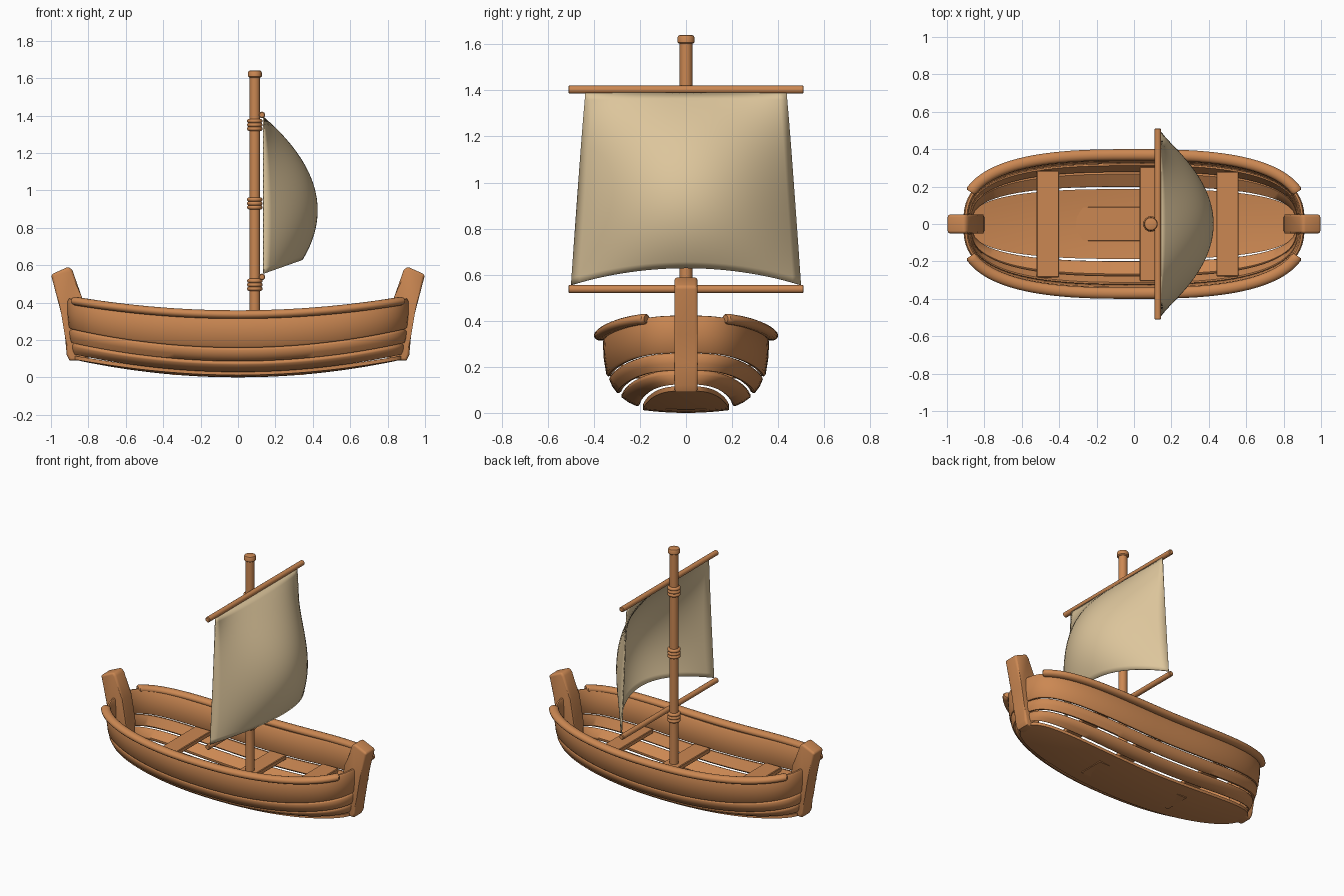
import bpy, bmesh, math
from mathutils import Vector, Matrix

if "Cube" in bpy.data.objects:
    bpy.data.objects.remove(bpy.data.objects["Cube"])

N = 2.8  # roundness of the hull plan outline


def material(name, rgb):
    m = bpy.data.materials.new(name)
    m.diffuse_color = (*rgb, 1)
    m.use_nodes = True
    m.node_tree.nodes["Principled BSDF"].inputs["Base Color"].default_value = m.diffuse_color
    return m


WOOD = material("warm_wood", (0.60, 0.245, 0.085))
CLOTH = material("sail_cloth", (0.72, 0.56, 0.33))


def finish(name, bm, mat=WOOD, angle=40):
    bmesh.ops.recalc_face_normals(bm, faces=bm.faces)
    me = bpy.data.meshes.new(name)
    bm.to_mesh(me)
    bm.free()
    me.materials.append(mat)
    for p in me.polygons:
        p.use_smooth = True
    me.set_sharp_from_angle(angle=math.radians(angle))
    ob = bpy.data.objects.new(name, me)
    bpy.context.collection.objects.link(ob)
    return ob


def sheer(x):
    return (x / 0.9) ** 2


def outline(a, b, th):
    """Point and outward normal on the rounded hull plan."""
    c, s = math.cos(th), math.sin(th)
    x = math.copysign(abs(c) ** (2 / N), c) * a
    y = math.copysign(abs(s) ** (2 / N), s) * b
    n = Vector((math.copysign(abs(x / a) ** (N - 1) / a, x),
                math.copysign(abs(y / b) ** (N - 1) / b, y))).normalized()
    return Vector((x, y)), n


def skin(bm, rows, closed):
    """Join rows of section points into a tube."""
    vr = [[bm.verts.new(p) for p in r] for r in rows]
    k = len(vr[0])
    for i in range(len(vr) if closed else len(vr) - 1):
        r, q = vr[i], vr[(i + 1) % len(vr)]
        for j in range(k):
            bm.faces.new((r[j], r[(j + 1) % k], q[(j + 1) % k], q[j]))
    if not closed:
        bm.faces.new(vr[0])
        bm.faces.new(vr[-1])


def strake(name, low, high, thick=0.025):
    """Plank ring; low and high are (half length, half width, z)."""
    db, dz = high[1] - low[1], high[2] - low[2]
    length = math.hypot(db, dz)
    nout, nz = -dz / length, db / length
    sec = [(0.06, 0), (0.5, -0.004), (0.94, 0), (1, 0.007), (1, 0.018),
           (0.94, thick), (0.06, thick), (0, 0.018), (0, 0.007)]
    rows = []
    for i in range(96):
        row = []
        for s, t in sec:
            a, b, z = (l + (h - l) * s for l, h in zip(low, high))
            p, n = outline(a, b, 2 * math.pi * i / 96)
            z += 0.1 * sheer(p.x) + nz * t
            p = p + n * nout * t
            row.append((p.x, p.y, z))
        rows.append(row)
    bm = bmesh.new()
    skin(bm, rows, True)
    finish(name, bm, angle=50)


def box(name, lo, hi, bevel=0.004):
    bm = bmesh.new()
    bmesh.ops.create_cube(bm, size=1)
    for v in bm.verts:
        v.co = Vector([l + (h - l) * (c + 0.5) for l, h, c in zip(lo, hi, v.co)])
    bmesh.ops.bevel(bm, geom=bm.edges[:], offset=bevel, segments=1, affect='EDGES')
    finish(name, bm, angle=30)


def rod(name, axis, center, profile, seg=20):
    """Turned part; profile is (position along axis, radius)."""
    rows = []
    for d, r in profile:
        row = []
        for i in range(seg):
            t = 2 * math.pi * i / seg
            c, s = r * math.cos(t), r * math.sin(t)
            off = (c, s, d) if axis == 'Z' else (c, d, s)
            row.append(Vector(center) + Vector(off))
        rows.append(row)
    bm = bmesh.new()
    skin(bm, rows, False)
    finish(name, bm)


# Hull planks
strake("top_strake", (0.905, 0.345, 0.158), (0.912, 0.362, 0.318))
strake("middle_strake", (0.892, 0.297, 0.083), (0.903, 0.336, 0.15))
strake("lower_strake", (0.878, 0.208, 0.026), (0.89, 0.284, 0.07))

# Bottom plank
bm = bmesh.new()
grid = []
for i in range(41):
    p, _ = outline(0.88, 0.187, math.pi * i / 40)
    grid.append([bm.verts.new((p.x, p.y * j / 5,
                 0.1 * sheer(p.x) + 0.012 * (p.y * j / 5 / 0.187) ** 2))
                 for j in range(-5, 6)])
for r, q in zip(grid, grid[1:]):
    for j in range(10):
        bm.faces.new((r[j], r[j + 1], q[j + 1], q[j]))
bmesh.ops.remove_doubles(bm, verts=bm.verts[:], dist=1e-4)
bmesh.ops.recalc_face_normals(bm, faces=bm.faces[:])
ext = bmesh.ops.extrude_face_region(bm, geom=bm.faces[:], use_keep_orig=True)
for v in ext["geom"]:
    if isinstance(v, bmesh.types.BMVert):
        v.co.z += 0.02
finish("bottom_plank", bm)

# Keel board lying on the bottom
box("keel_board", (-0.35, -0.09, 0.012), (0.35, 0.09, 0.032), 0.002)

# Gunwale rails, one per side
for side, name in ((1, "rail_back"), (-1, "rail_front")):
    rows = []
    t0, steps = 0.345, 48
    stations = [(t0, 0.75)] + [(t0 + 0.02 + (math.pi - 2 * t0 - 0.04) * i / steps, 1)
                               for i in range(steps + 1)] + [(math.pi - t0, 0.75)]
    for th, k in stations:
        p, n = outline(0.912, 0.37, th)
        row = []
        for j in range(14):
            t = 2 * math.pi * j / 14
            q = p + n * 0.03 * k * math.cos(t)
            row.append((q.x, side * q.y,
                        0.336 + 0.077 * sheer(p.x) + 0.023 * k * math.sin(t)))
        rows.append(row)
    bm = bmesh.new()
    skin(bm, rows, False)
    finish(name, bm)

# Stem posts at both ends
post = [(0.80, 0.09), (0.90, 0.09), (0.916, 0.12), (0.925, 0.22), (0.945, 0.34),
        (1.0, 0.55), (0.905, 0.592), (0.885, 0.572), (0.835, 0.43), (0.805, 0.25)]
for side, name in ((1, "stem_right"), (-1, "stem_left")):
    bm = bmesh.new()
    skin(bm, [[(side * x, y, z) for x, z in post] for y in (-0.05, 0.05)], False)
    caps = [f for f in bm.faces if len(f.verts) == len(post)]
    rim = list({e for f in caps for e in f.edges})
    top = [e for e in bm.edges if e not in rim and
           all(abs(v.co.x) > 0.99 or v.co.z > 0.58 for v in e.verts)]
    bmesh.ops.bevel(bm, geom=rim + top, offset=0.014, segments=3, profile=0.5,
                    affect='EDGES')
    finish(name, bm)

# Seats
for name, x, half, z in (("seat_left", -0.46, 0.285, 0.205),
                         ("seat_middle", 0.09, 0.305, 0.18),
                         ("seat_right", 0.50, 0.28, 0.21)):
    box(name, (x - 0.06, -half, z - 0.03), (x + 0.06, half, z))

# Mast with rounded cap
rod("mast", 'Z', (0.09, 0, 0), [(0.03, 0.028), (1.62, 0.028)])
rod("mast_cap", 'Z', (0.09, 0, 0), [(1.603, 0.03), (1.609, 0.037), (1.63, 0.037),
                                    (1.638, 0.033), (1.641, 0.025)])

# Rope lashings round the mast
for k, z in enumerate((0.495, 0.93, 1.35)):
    for i in (-1, 0, 1):
        zc = z + i * 0.021
        rod(f"lashing_{k}_{i + 1}", 'Z', (0.09, 0, zc),
            [(0.0115 * math.sin(a), 0.030 + 0.0115 * math.cos(a))
             for a in [math.pi * (s / 8 - 0.5) for s in range(9)]], 24)

# Yards
for name, z in (("upper_yard", 1.403), ("lower_yard", 0.537)):
    rod(name, 'Y', (0.128, 0, z), [(-0.511, 0.013), (-0.507, 0.0175),
                                   (0.507, 0.0175), (0.511, 0.013)], 16)

# Billowing sail
bm = bmesh.new()
M = 28
rows = []
for i in range(M + 1):
    v = i / M
    row = []
    for j in range(M + 1):
        u = 2 * j / M - 1
        bulge = 1 - u * u
        x = 0.137 + (0.872 * v - 0.667 * v * v) * bulge
        z = 1.388 + v * (-0.833 + 0.075 * bulge)
        row.append(bm.verts.new((x, u * (0.437 + 0.06 * v), z)))
    rows.append(row)
for r, q in zip(rows, rows[1:]):
    for j in range(M):
        bm.faces.new((r[j], r[j + 1], q[j + 1], q[j]))
sail = finish("sail", bm, CLOTH)
mod = sail.modifiers.new("thickness", 'SOLIDIFY')
mod.thickness = 0.008
mod.offset = 0
